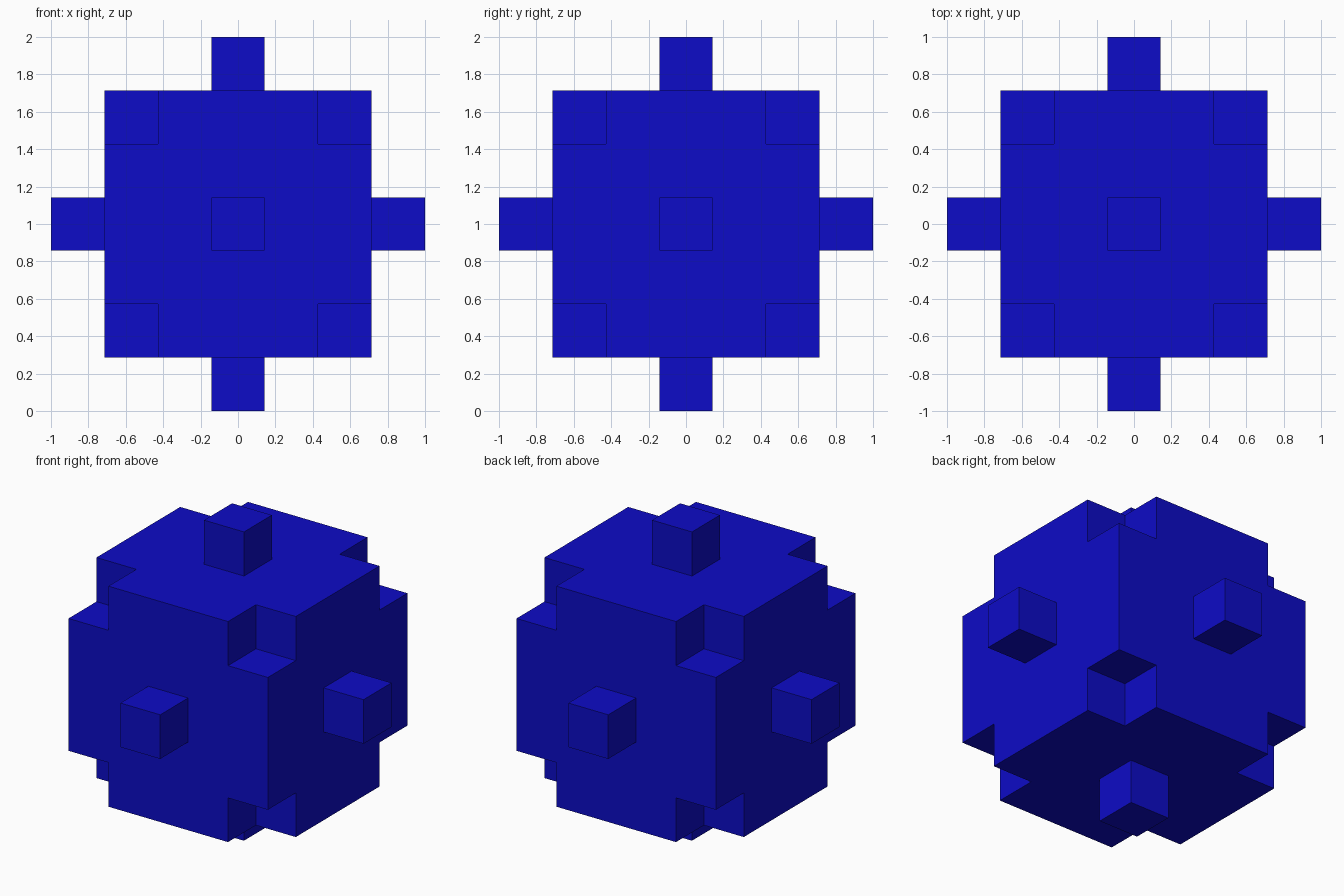
import bpy
import bmesh
from mathutils import Vector

if "Cube" in bpy.data.objects:
    bpy.data.objects.remove(bpy.data.objects["Cube"])

U = 1 / 7  # half the width of one block; the model is 7 blocks wide

blue = bpy.data.materials.new("deep blue")
blue.diffuse_color = (0.004, 0.0035, 0.57, 1)
blue.use_nodes = True
blue.node_tree.nodes["Principled BSDF"].inputs["Base Color"].default_value = blue.diffuse_color


def in_body(c):
    """5x5x5 cube of blocks with its eight corner blocks removed."""
    size = [abs(v) for v in c]
    return max(size) <= 2 and size != [2, 2, 2]


def in_peg(c):
    """One block in the middle of each side of the cube."""
    return sorted(abs(v) for v in c) == [0, 0, 3]


def build(name, cells):
    """Make an object from the exposed block faces of the given cells."""
    bm = bmesh.new()
    for c in cells:
        for axis in range(3):
            for sign in (-1, 1):
                n = [0, 0, 0]
                n[axis] = sign
                neighbour = [a + b for a, b in zip(c, n)]
                if in_body(neighbour) or in_peg(neighbour):
                    continue
                normal = Vector(n)
                side = Vector((n[1], n[2], n[0]))
                up = normal.cross(side)
                middle = Vector(c) * 2 + normal
                corners = [middle + side * a + up * b
                           for a, b in ((-1, -1), (1, -1), (1, 1), (-1, 1))]
                bm.faces.new([bm.verts.new(p * U + Vector((0, 0, 1)))
                              for p in corners])
    bmesh.ops.remove_doubles(bm, verts=bm.verts, dist=0.001)
    bmesh.ops.recalc_face_normals(bm, faces=bm.faces) if name == "notched_cube" else None
    mesh = bpy.data.meshes.new(name)
    bm.to_mesh(mesh)
    bm.free()
    mesh.materials.append(blue)
    bpy.context.collection.objects.link(bpy.data.objects.new(name, mesh))


# Notched cube, open where the pegs join it
span = range(-2, 3)
build("notched_cube", [(x, y, z) for x in span for y in span for z in span
                       if in_body((x, y, z))])

# Six pegs
for label, cell in {"right": (3, 0, 0), "left": (-3, 0, 0),
                    "back": (0, 3, 0), "front": (0, -3, 0),
                    "top": (0, 0, 3), "bottom": (0, 0, -3)}.items():
    build(label + "_peg", [cell])
